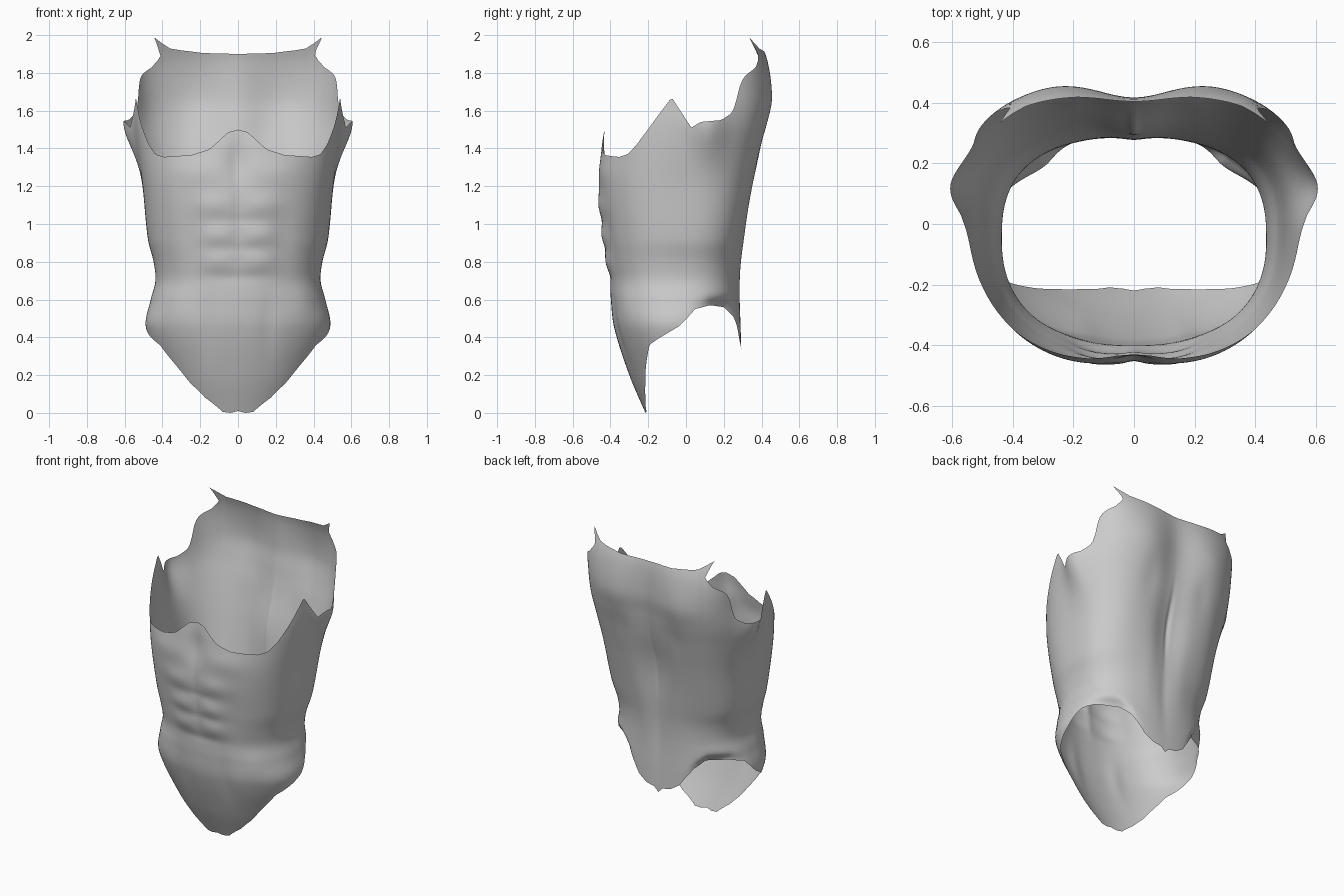
import bpy
import bmesh
from math import sin, cos, exp, radians, degrees, pi

COLUMNS = 240
ROWS = 76

# Body sections: height, half width, widest depth, front, back, front power, back power
SECTIONS = [
    (0.0, .25, -.05, -.215, .29, 2.0, 2.4),
    (0.2, .38, -.05, -.30, .295, 2.0, 2.4),
    (0.45, .487, -.05, -.38, .29, 2.2, 2.4),
    (0.6, .462, -.05, -.398, .285, 2.25, 2.5),
    (0.7, .437, -.05, -.403, .285, 2.3, 2.6),
    (0.8, .447, -.04, -.42, .292, 2.35, 2.6),
    (0.92, .477, -.02, -.437, .31, 2.4, 2.7),
    (1.2, .505, .0, -.462, .36, 2.6, 2.9),
    (1.4, .532, .03, -.45, .41, 2.6, 2.9),
    (1.53, .547, .06, -.43, .442, 2.6, 2.9),
    (1.67, .55, .08, -.42, .467, 2.6, 2.9),
    (1.85, .56, .1, -.42, .445, 2.6, 3.0),
    (2.0, .56, .1, -.42, .39, 2.6, 3.0),
]

# Rims: degrees away from the front, height
TOP_RIM = [
    (0, 1.5), (7, 1.485), (13, 1.44), (19, 1.395), (30, 1.365), (48, 1.355),
    (55, 1.37), (61, 1.42), (69, 1.51), (82, 1.67), (93, 1.51), (98, 1.54),
    (109, 1.55), (115, 1.59), (117, 1.66), (119, 1.75), (122, 1.79),
    (129, 1.83), (133, 1.88), (136, 2.0), (139, 1.93), (144, 1.92),
    (156, 1.905), (180, 1.9),
]
BOTTOM_RIM = [
    (0, .01), (10, 0), (21, .005), (39, .08), (50, .16), (61, .3), (65, .36),
    (78, .42), (86, .46), (96, .55), (107, .57), (125, .56), (137, .51),
    (145, .45), (152, .39), (163, .35), (174, .34), (180, .31),
]

# Muscles: side offset, height, width, tallness, swell
FRONT_MUSCLES = [
    (.11, .80, .08, .05, .010), (.11, .94, .08, .05, .012),
    (.13, 1.10, .1, .06, .012), (.22, 1.28, .13, .07, .008),
    (.16, .45, .05, .16, -.008), (.35, .58, .08, .09, .008),
    (.24, .9, .06, .2, -.006), (.0, .72, .16, .025, -.005),
    (.0, .87, .16, .025, -.004), (.0, 1.02, .14, .025, -.004),
    (.0, 1.05, .03, .25, -.007), (.0, 1.33, .06, .12, -.022),
]
BACK_MUSCLES = [
    (.0, 1.65, .15, .3, -.05), (.0, 1.15, .11, .25, -.035),
    (.0, 1.2, .015, .2, -.01), (.0, .75, .04, .25, -.006),
    (.33, 1.2, .1, .2, .005), (.27, 1.62, .1, .14, .005),
    (.2, 1.42, .06, .12, -.006), (.12, .85, .06, .25, .004),
]


def linear(keys, at):
    """Straight interpolation through (position, value) keys."""
    for (p, v), (q, w) in zip(keys, keys[1:]):
        if at <= q:
            return v + (w - v) * (at - p) / (q - p)
    return keys[-1][1]


def slope(index, field):
    lo = SECTIONS[max(index - 1, 0)]
    hi = SECTIONS[min(index + 1, len(SECTIONS) - 1)]
    return (hi[field] - lo[field]) / (hi[0] - lo[0])


def section(z):
    """Smoothly blended body section at one height."""
    i = 0
    while i < len(SECTIONS) - 2 and z > SECTIONS[i + 1][0]:
        i += 1
    low, high = SECTIONS[i], SECTIONS[i + 1]
    span = high[0] - low[0]
    t = (z - low[0]) / span
    ease = t * t * (3 - 2 * t)
    return [low[f] + (high[f] - low[f]) * ease
            + span * t * (1 - t) * ((1 - t) * slope(i, f) - t * slope(i + 1, f))
            for f in range(1, len(low))]


def hill(offset, size):
    return exp(-(offset / size) ** 2)


def swell(muscles, x, z):
    return sum(amount * hill(abs(x) - side, wide) * hill(z - height, tall)
               for side, height, wide, tall, amount in muscles)


def skin_point(angle, z, shrink):
    """Point on the body at an angle from the front and a height."""
    half, middle, front, back, front_power, back_power = section(z)
    dx, dy = sin(angle), -cos(angle)

    def inside(r):
        y = r * dy - middle
        depth, power = (middle - front, front_power) if y < 0 else (back - middle, back_power)
        return abs(r * dx / half) ** power + abs(y / depth) ** power < 1

    near, far = 0.0, 1.0
    for _ in range(24):
        mid = (near + far) / 2
        near, far = (mid, far) if inside(mid) else (near, mid)
    x, y = (near - shrink) * dx, (near - shrink) * dy
    # armpit flare
    x *= 1 + .11 * hill(y - .12, .1) * hill(z - 1.53, .18)
    facing = min(1, abs(dy) * 1.6)
    if dy < 0:
        y -= swell(FRONT_MUSCLES, x, z) * facing
    else:
        y += swell(BACK_MUSCLES, x, z) * facing
    return x, y, z


def build_torso():
    bm = bmesh.new()
    grid = []
    for c in range(COLUMNS):
        angle = 2 * pi * c / COLUMNS - pi
        turn = abs(degrees(angle))
        low, high = linear(BOTTOM_RIM, turn), linear(TOP_RIM, turn)
        column = []
        for r in range(ROWS + 1):
            z = low + (high - low) * r / ROWS
            # the shoulder tips lean outwards
            lean = radians(11) * max(0, (z - 1.91) / .09) * (1 if angle > 0 else -1)
            # the lower rim curls inwards behind the hips
            curl = .05 * hill(turn - 120, 15) * hill(z - low, .035)
            column.append(bm.verts.new(skin_point(angle - lean, z, curl)))
        grid.append(column)
    for c in range(COLUMNS):
        here, after = grid[c], grid[(c + 1) % COLUMNS]
        for r in range(ROWS):
            bm.faces.new((here[r], after[r], after[r + 1], here[r + 1]))
    mesh = bpy.data.meshes.new("torso_shell")
    bm.to_mesh(mesh)
    bm.free()
    torso = bpy.data.objects.new("torso_shell", mesh)
    bpy.context.collection.objects.link(torso)
    return torso


def make_material(name, colour):
    material = bpy.data.materials.new(name)
    material.use_nodes = True
    material.diffuse_color = colour
    material.node_tree.nodes["Principled BSDF"].inputs["Base Color"].default_value = colour
    return material


default = bpy.data.objects.get("Cube")
if default:
    bpy.data.objects.remove(default, do_unlink=True)

# Open torso shell
torso = build_torso()
torso.data.materials.append(make_material("light_grey", (.6, .6, .6, 1)))
bpy.context.view_layer.objects.active = torso
torso.select_set(True)
bpy.ops.object.shade_smooth_by_angle(angle=radians(50))
